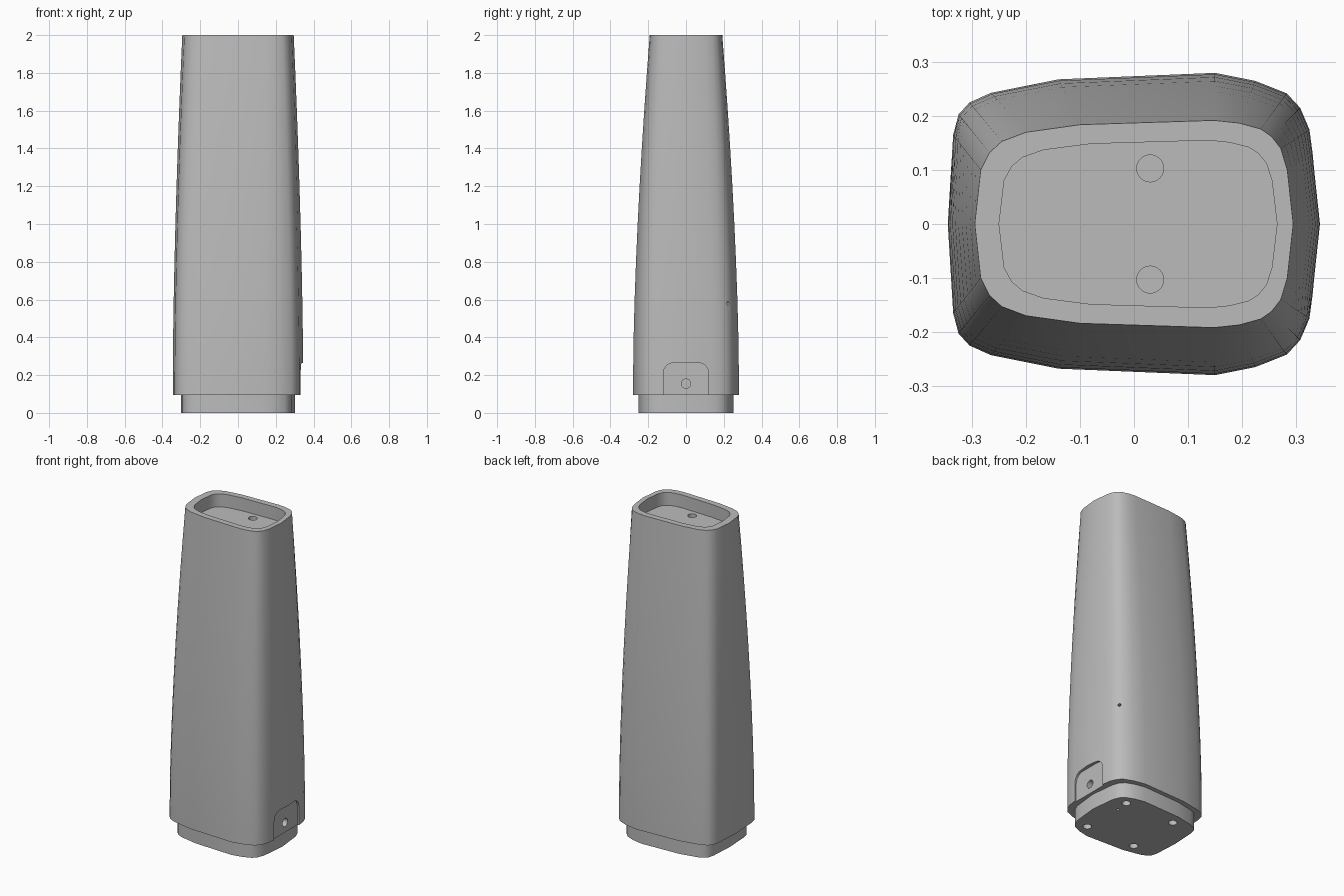
import bpy, bmesh, math
from mathutils import Vector

cube = bpy.data.objects.get("Cube")
if cube:
    bpy.data.objects.remove(cube, do_unlink=True)

# One plain grey
grey = bpy.data.materials.new("plain grey")
grey.use_nodes = True
COLOUR = (0.5, 0.5, 0.5, 1)
grey.diffuse_color = COLOUR
grey.node_tree.nodes["Principled BSDF"].inputs["Base Color"].default_value = COLOUR

# Half outlines (back side), mirrored to the front
BASE = [(.345, 0), (.331, .13), (.325, .175), (.308, .215), (.283, .242), (.225, .265), (.15, .28),
        (-.14, .268), (-.265, .243), (-.305, .225), (-.325, .203), (-.335, .165), (-.345, 0)]
TOP = [(.295, 0), (.284, .1), (.272, .14), (.255, .162), (.235, .176), (.195, .187), (.148, .192),
       (-.1, .184), (-.2, .17), (-.245, .153), (-.268, .132), (-.284, .1), (-.295, 0)]


def full(half):
    return half + [(x, -y) for x, y in half[-2:0:-1]]


def ring(half, z, sx=1, sy=1, dx=0):
    return [Vector((x * sx + dx, y * sy, z)) for x, y in full(half)]


def make_object(name, bm):
    bmesh.ops.recalc_face_normals(bm, faces=bm.faces)
    mesh = bpy.data.meshes.new(name)
    bm.to_mesh(mesh)
    bm.free()
    mesh.materials.append(grey)
    obj = bpy.data.objects.new(name, mesh)
    bpy.context.collection.objects.link(obj)
    return obj


def loft(name, rings):
    bm = bmesh.new()
    loops = [[bm.verts.new(p) for p in r] for r in rings]
    n = len(loops[0])
    for a, b in zip(loops, loops[1:]):
        for i in range(n):
            j = (i + 1) % n
            bm.faces.new((a[i], a[j], b[j], b[i]))
    bm.faces.new(loops[0][::-1])
    bm.faces.new(loops[-1])
    return make_object(name, bm)


def drill(target, centre, direction, radius, depth):
    """Blind round hole centred on a surface point."""
    axis = Vector(direction).normalized()
    bm = bmesh.new()
    bmesh.ops.create_cone(bm, cap_ends=True, segments=24, radius1=radius,
                          radius2=radius, depth=2 * depth)
    cutter = make_object("hole_cutter", bm)
    cutter.rotation_euler = axis.to_track_quat('Z', 'Y').to_euler()
    cutter.location = centre
    cut(target, cutter)


def cut(target, cutter):
    cutter.hide_render = True
    mod = target.modifiers.new("cut", 'BOOLEAN')
    mod.operation = 'DIFFERENCE'
    mod.solver = 'EXACT'
    mod.object = cutter
    bpy.context.view_layer.objects.active = target
    bpy.ops.object.modifier_apply(modifier=mod.name)
    bpy.data.objects.remove(cutter, do_unlink=True)


# Tapered shell with a recessed top
rings = []
for z in [.095, .2, .4, .6, .8, 1, 1.2, 1.4, 1.6, 1.8, 2]:
    t = (max(z - .2, 0) / 1.8) ** 1.6
    half = [(a[0] + (b[0] - a[0]) * t, a[1] + (b[1] - a[1]) * t) for a, b in zip(BASE, TOP)]
    rings.append(ring(half, z))
for z in (2, 1.92):
    rings.append(ring(TOP, z, .873, .807, .0075))
shell = loft("tapered_shell", rings)

# Narrower foot
foot = loft("foot", [ring(BASE, z, .877, .9) for z in (0, .1)])

# Arched connector recess at the side
arch = [(-.12, .05), (.12, .05)]
for side, start in ((1, 0), (-1, 90)):
    for k in range(7):
        a = math.radians(start + 15 * k)
        arch.append((side * .065 + .055 * math.cos(a), .21 + .055 * math.sin(a)))
bm = bmesh.new()
face = bm.faces.new([bm.verts.new((.322, y, z)) for y, z in arch])
out = bmesh.ops.extrude_face_region(bm, geom=[face])
bmesh.ops.translate(bm, vec=(.1, 0, 0),
                    verts=[v for v in out["geom"] if isinstance(v, bmesh.types.BMVert)])
cut(shell, make_object("recess_cutter", bm))

# Connector socket, pinhole and top holes
drill(shell, (.322, 0, .155), (1, 0, 0), .025, .04)
drill(shell, (.302, .232, .58), (1, 1, 0), .009, .04)
for side in (1, -1):
    drill(shell, (.03, .103 * side, 1.92), (0, 0, 1), .025, .04)

# Screw holes underneath
for sx in (1, -1):
    for sy in (1, -1):
        drill(foot, (.03 + .17 * sx, .17 * sy, 0), (0, 0, 1), .025, .04)
drill(foot, (.19, .085, 0), (0, 0, 1), .009, .03)

# Smooth sides with crisp rims
bpy.ops.object.select_all(action='DESELECT')
for obj in (shell, foot):
    obj.select_set(True)
bpy.context.view_layer.objects.active = shell
bpy.ops.object.shade_smooth_by_angle(angle=math.radians(35))
